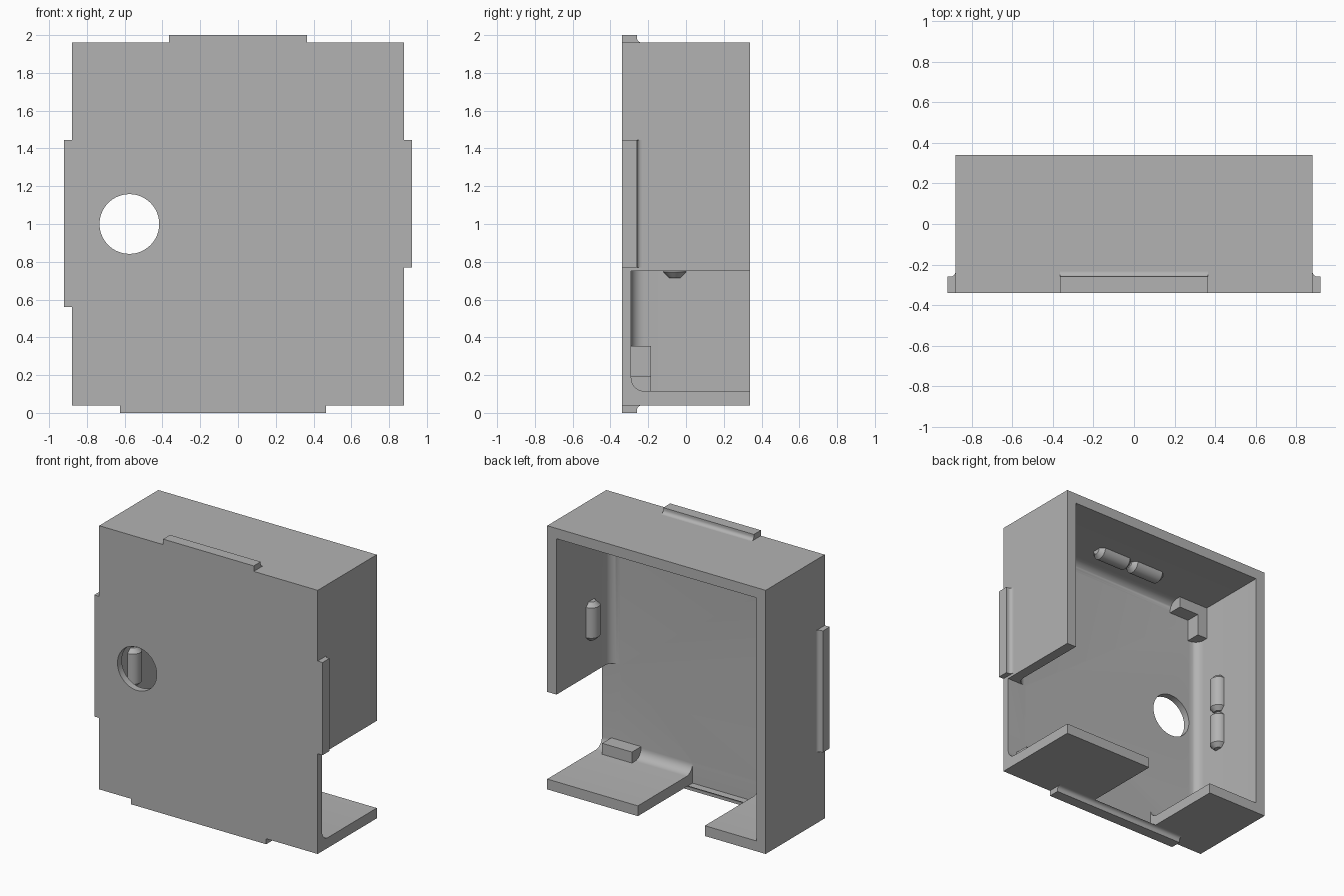
import bpy, bmesh, math
from mathutils import Vector, Matrix

if "Cube" in bpy.data.objects:
    bpy.data.objects.remove(bpy.data.objects["Cube"], do_unlink=True)

grey = bpy.data.materials.new("plain_grey")
grey.use_nodes = True
colour = (0.45, 0.45, 0.45, 1)
grey.diffuse_color = colour
grey.node_tree.nodes["Principled BSDF"].inputs["Base Color"].default_value = colour

# Main dimensions
W, Y0, Y1, Z0, Z1 = 0.88, -0.34, 0.34, 0.04, 1.96
WALL, FLOOR, FILLET = 0.075, -0.29, 0.07
IW, IZ0, IZ1 = W - WALL, Z0 + WALL, Z1 - WALL


def finish(name, bm):
    bmesh.ops.recalc_face_normals(bm, faces=bm.faces)
    mesh = bpy.data.meshes.new(name)
    bm.to_mesh(mesh)
    bm.free()
    mesh.materials.append(grey)
    ob = bpy.data.objects.new(name, mesh)
    bpy.context.collection.objects.link(ob)
    return ob


def activate(ob):
    bpy.ops.object.select_all(action="DESELECT")
    ob.select_set(True)
    bpy.context.view_layer.objects.active = ob


def smooth(ob):
    activate(ob)
    bpy.ops.object.shade_smooth_by_angle(angle=math.radians(30))


def box(name, x, y, z, round_edge=None):
    """Box from ranges; edges whose vertices all pass round_edge are rounded."""
    bm = bmesh.new()
    bmesh.ops.create_cube(bm, size=1)
    for v in bm.verts:
        v.co = [r[0] if c < 0 else r[1] for c, r in zip(v.co, (x, y, z))]
    if round_edge:
        edges = [e for e in bm.edges if all(round_edge(v.co) for v in e.verts)]
        bmesh.ops.bevel(bm, geom=edges, offset=FILLET, segments=8,
                        profile=0.5, affect="EDGES")
    return finish(name, bm)


def cut(ob, cutter):
    mod = ob.modifiers.new("cut", "BOOLEAN")
    mod.operation, mod.solver, mod.object = "DIFFERENCE", "EXACT", cutter
    activate(ob)
    bpy.ops.object.modifier_apply(modifier=mod.name)
    bpy.data.objects.remove(cutter, do_unlink=True)


# Open-backed case with a rounded inner floor
case = box("case", (-W, W), (Y0, Y1), (Z0, Z1))
cut(case, box("cavity", (-IW, IW), (FLOOR, 0.6), (IZ0, IZ1),
              lambda c: c.y < 0))

# Openings in the left wall and in the bottom wall
cut(case, box("side_opening", (0.72, 1.1), (FLOOR, 0.7), (IZ0, 0.75),
              lambda c: c.y < 0 and c.z < 0.5))
cut(case, box("bottom_opening", (-0.39, 0.15), (FLOOR, 0.7), (-0.1, 0.2)))

# Round hole through the front plate
bm = bmesh.new()
bmesh.ops.create_cone(bm, cap_ends=True, segments=64, radius1=0.158, radius2=0.158,
                      depth=0.3, matrix=Matrix.Translation((-0.575, -0.33, 1.0))
                      @ Matrix.Rotation(math.pi / 2, 4, "X"))
cut(case, finish("hole_cutter", bm))
smooth(case)


def frame(origin, out):
    """Map (along, y, outward) onto a wall facing the given direction."""
    out = Vector(out)
    along = Vector((abs(out.z), 0, abs(out.x)))
    return lambda a, y, o: Vector(origin) + along * a + Vector((0, y, 0)) + out * o


def loft(name, rings):
    bm = bmesh.new()
    loops = [[bm.verts.new(p) for p in ring] for ring in rings]
    n = len(loops[0])
    for a, b in zip(loops, loops[1:]):
        for i in range(n):
            j = (i + 1) % n
            bm.faces.new((a[i], a[j], b[j], b[i]))
    bm.faces.new(loops[0])
    bm.faces.new(loops[-1])
    ob = finish(name, bm)
    smooth(ob)
    return ob


# Outer tabs with a small concave fillet behind them
def tab(name, origin, out, start, end):
    at = frame(origin, out)
    r = 0.026
    profile = [(Y0, 0), (Y0, 0.04), (-0.26, 0.04)]
    for i in range(7):
        t = math.pi / 2 * i / 6
        profile.append((-0.26 + r - r * math.cos(t), r - r * math.sin(t)))
    loft(name, [[at(a, y, o) for y, o in profile] for a in (start, end)])


tab("top_tab", (0, 0, Z1), (0, 0, 1), -0.365, 0.365)
tab("bottom_tab", (0, 0, Z0), (0, 0, -1), -0.625, 0.465)
tab("right_tab", (-W, 0, 0), (-1, 0, 0), 0.56, 1.445)
tab("left_tab", (W, 0, 0), (1, 0, 0), 0.77, 1.445)


# Half-round inner ridges with tapered ends
def ridge(name, origin, out, start, end):
    at = frame(origin, out)
    rings = []
    for a, r in ((start, 0.03), (start + 0.03, 0.06), (end - 0.03, 0.06), (end, 0.03)):
        arc = [math.pi * i / 16 for i in range(17)]
        rings.append([at(a, -0.06 + r * math.cos(t), r * math.sin(t)) for t in arc])
    loft(name, rings)


for name, lo, hi in (("a", -0.285, -0.005), ("b", 0.005, 0.285)):
    ridge("top_ridge_" + name, (0, 0, IZ1), (0, 0, -1), lo, hi)
    ridge("right_ridge_" + name, (-IW, 0, 1), (1, 0, 0), lo, hi)
ridge("left_ridge", (IW, 0, 1), (-1, 0, 0), 0.005, 0.285)

# L-shaped corner rests; the one beside the side opening has no upright arm
ARM, THICK, REST = 0.24, 0.08, (FLOOR, -0.185)
for sx, side in ((-1, "right"), (1, "left")):
    for top, level in ((True, "top"), (False, "bottom")):
        def xs(length):
            return tuple(sorted((sx * IW, sx * (IW - length))))

        def zs(near, far):
            return (IZ1 - far, IZ1 - near) if top else (IZ0 + near, IZ0 + far)
        name = f"{level}_{side}_rest"
        box(name + "_flat", xs(ARM), REST, zs(0, THICK))
        if top or sx < 0:
            box(name + "_upright", xs(THICK), REST, zs(THICK, ARM))
